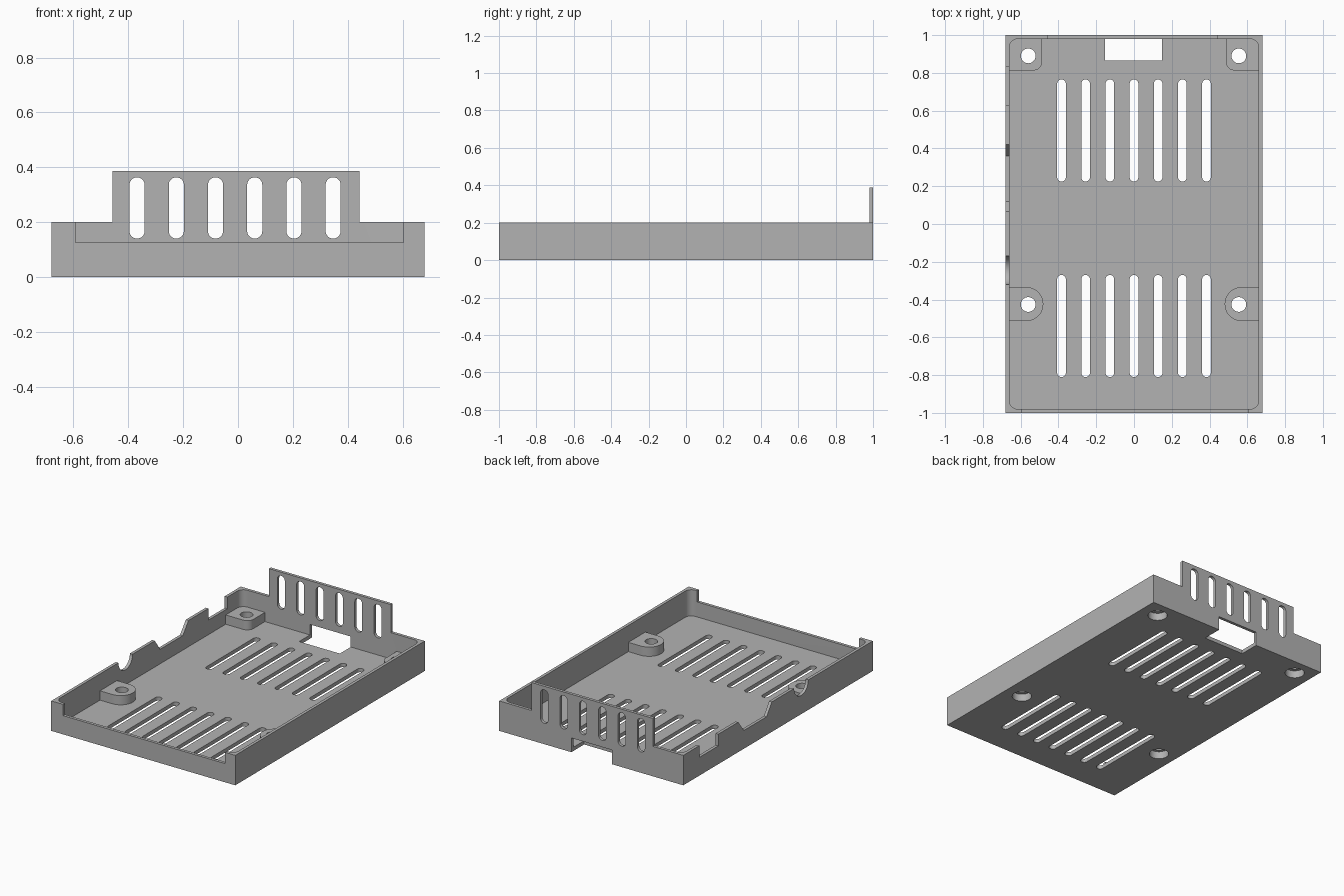
import bpy, bmesh
from math import sin, cos, pi

if "Cube" in bpy.data.objects:
    bpy.data.objects.remove(bpy.data.objects["Cube"], do_unlink=True)

grey = bpy.data.materials.new("plain_grey")
grey.use_nodes = True
grey.diffuse_color = (0.45, 0.45, 0.45, 1)
grey.node_tree.nodes["Principled BSDF"].inputs["Base Color"].default_value = (0.45, 0.45, 0.45, 1)


def rounded(x0, x1, y0, y1, radii, seg=10):
    """Rectangle outline; radii run counter-clockwise from the lower left corner."""
    if not isinstance(radii, tuple):
        radii = (radii,) * 4
    pts = []
    corners = ((x0, y0, 1, 1), (x1, y0, -1, 1), (x1, y1, -1, -1), (x0, y1, 1, -1))
    for i, ((x, y, sx, sy), r) in enumerate(zip(corners, radii)):
        if r == 0:
            pts.append((x, y))
            continue
        for k in range(seg + 1):
            a = pi + (i + k / seg) * pi / 2
            pts.append((x + sx * r + r * cos(a), y + sy * r + r * sin(a)))
    return pts


def slot(x, y0, y1, width):
    return rounded(x - width / 2, x + width / 2, y0, y1, width / 2 - 0.0005)


def circle(x, y, r, seg=40):
    return [(x + r * cos(2 * pi * k / seg), y + r * sin(2 * pi * k / seg)) for k in range(seg)]


def flip(outline, side):
    return [(x * side, y) for x, y in outline]


def prisms(name, outlines, axis, lo, hi):
    """Extrude separate outlines along one axis into a single mesh object."""
    place = {"x": lambda a, b: (lo, a, b), "y": lambda a, b: (a, lo, b), "z": lambda a, b: (a, b, lo)}[axis]
    shift = tuple((hi - lo) * (axis == c) for c in "xyz")
    bm = bmesh.new()
    for outline in outlines:
        face = bm.faces.new([bm.verts.new(place(a, b)) for a, b in outline])
        new = bmesh.ops.extrude_face_region(bm, geom=[face])["geom"]
        bmesh.ops.translate(bm, vec=shift, verts=[v for v in new if isinstance(v, bmesh.types.BMVert)])
    bmesh.ops.recalc_face_normals(bm, faces=bm.faces)
    mesh = bpy.data.meshes.new(name)
    bm.to_mesh(mesh)
    bm.free()
    mesh.materials.append(grey)
    obj = bpy.data.objects.new(name, mesh)
    bpy.context.collection.objects.link(obj)
    return obj


def combine(target, tool, operation):
    mod = target.modifiers.new(tool.name, "BOOLEAN")
    mod.operation, mod.object, mod.solver = operation, tool, "EXACT"
    bpy.context.view_layer.objects.active = target
    bpy.ops.object.modifier_apply(modifier=mod.name)
    bpy.data.objects.remove(tool, do_unlink=True)


def cut(name, outlines, axis, lo, hi):
    combine(case, prisms(name, outlines, axis, lo, hi), "DIFFERENCE")


# Block as tall as the rear tab, hollowed and trimmed to wall height
case = prisms("case_base", [rounded(-0.68, 0.68, -1, 1, 0)], "z", 0, 0.387)
cut("cavity", [rounded(-0.66, 0.66, -0.98, 0.98, 0.045)], "z", 0.025, 0.6)
cut("side_trim", [rounded(-0.8, -0.457, -1.1, 1.1, 0), rounded(0.443, 0.8, -1.1, 1.1, 0)], "z", 0.2, 0.6)
cut("front_trim", [rounded(-0.6, 0.6, -1.1, 0.5, 0)], "z", 0.2, 0.6)

# Lowered front wall
cut("front_notch", [rounded(-0.592, 0.604, 0.125, 0.6, 0)], "y", -1.1, -0.9)

# Right wall notches: square, sloped and half round
cut("wall_notches", [
    rounded(0.63, 0.83, 0.122, 0.5, 0),
    [(0.12, 0.122), (0.36, 0.122), (0.42, 0.2), (0.42, 0.5), (0.065, 0.5), (0.065, 0.2)],
    circle(-0.245, 0.2, 0.075),
], "x", -0.8, -0.6)

# Screw bosses on both sides: two in the rear corners, two against the walls
corner = rounded(-0.67, -0.487, 0.813, 0.99, (0, 0.045, 0, 0))
d_shape = rounded(-0.67, -0.48, -0.514, -0.334, (0, 0.0895, 0.0895, 0))
for side in (-1, 1):
    for outline in (corner, d_shape):
        combine(case, prisms("boss", [flip(outline, side)], "z", 0.012, 0.087), "UNION")

# Screw holes with recesses underneath
centres = [(x, y) for x in (-0.56, 0.555) for y in (-0.426, 0.89)]
cut("screw_holes", [circle(x, y, 0.039) for x, y in centres], "z", -0.1, 0.3)
cut("screw_recesses", [circle(x, y, 0.06) for x, y in centres], "z", -0.1, 0.05)

# Floor vents, rear opening and tab vents
cut("floor_vents", [slot(i * 0.128, y, y + 0.54, 0.046)
                    for i in range(-3, 4) for y in (-0.81, 0.225)], "z", -0.1, 0.1)
cut("rear_opening", [rounded(-0.154, 0.147, 0.865, 1.1, 0)], "z", -0.1, 0.095)
cut("tab_vents", [slot(-0.368 + i * 0.143, 0.14, 0.363, 0.055) for i in range(6)], "y", 0.9, 1.1)

bpy.ops.object.select_all(action="DESELECT")
case.select_set(True)
bpy.context.view_layer.objects.active = case
bpy.ops.object.shade_smooth_by_angle()
